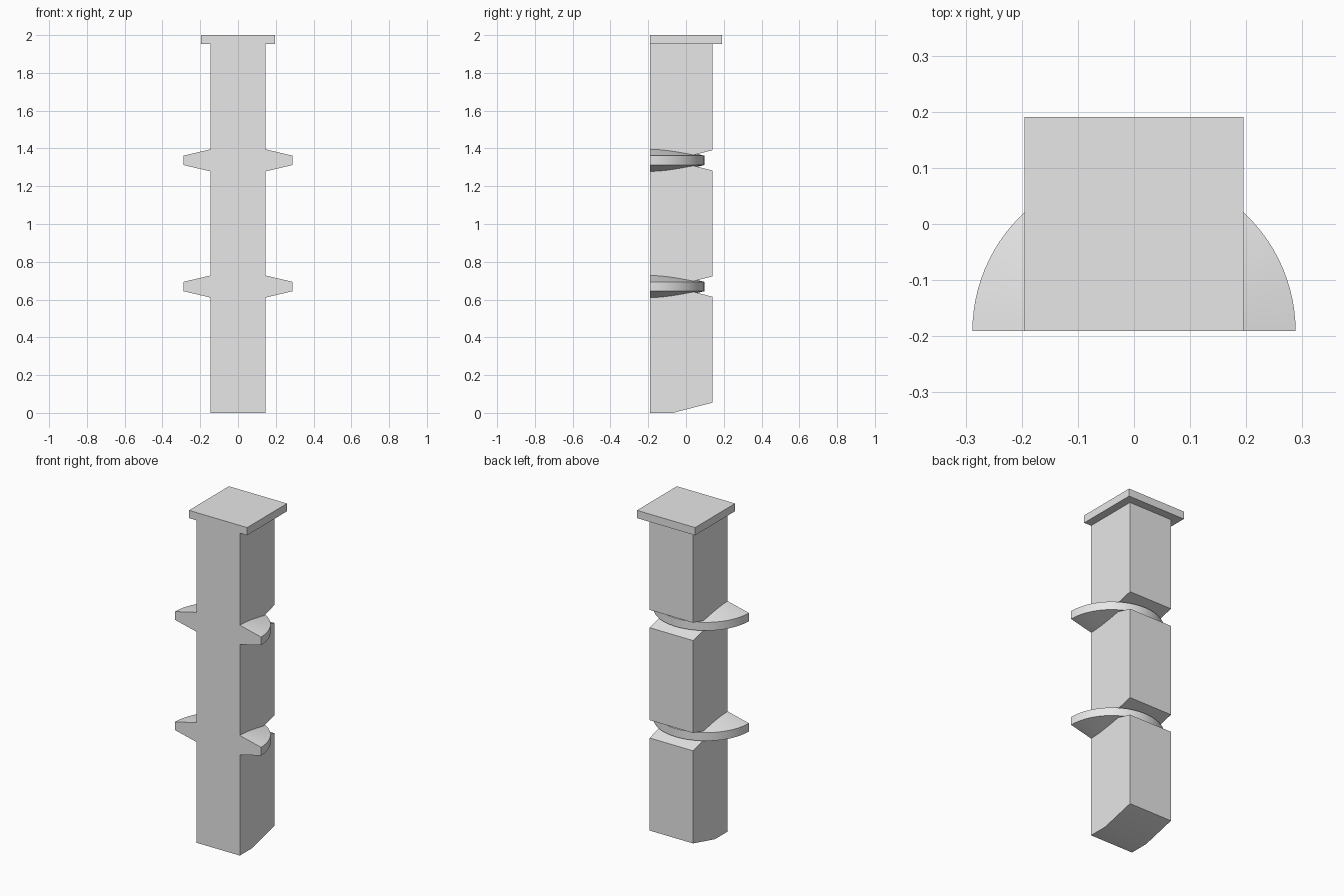
import bpy
import bmesh
import math
from mathutils import Matrix, Vector

cube = bpy.data.objects.get("Cube")
if cube:
    bpy.data.objects.remove(cube, do_unlink=True)

FRONT, BACK, HALF_WIDTH = -0.191, 0.14, 0.146
CAP_BOTTOM, TOP = 1.953, 2.0
NOTCH_TIP, NOTCH_HALF = -0.07, 0.054
FAN_RADIUS, RIM_HALF, FAN_SLOPE = 0.288, 0.025, 0.235
RING_HEIGHTS = (0.669, 1.337)

gray = bpy.data.materials.new("plain_gray")
gray.use_nodes = True
gray.diffuse_color = (0.8, 0.8, 0.8, 1)
gray.node_tree.nodes["Principled BSDF"].inputs["Base Color"].default_value = (0.8, 0.8, 0.8, 1)


def add_object(name, bm):
    bmesh.ops.recalc_face_normals(bm, faces=bm.faces)
    mesh = bpy.data.meshes.new(name)
    bm.to_mesh(mesh)
    bm.free()
    mesh.materials.append(gray)
    obj = bpy.data.objects.new(name, mesh)
    bpy.context.collection.objects.link(obj)
    return obj


def select_only(obj):
    bpy.ops.object.select_all(action="DESELECT")
    obj.select_set(True)
    bpy.context.view_layer.objects.active = obj


def side_extrusion(name, outline, half_width):
    """Extrude a (y, z) outline across x."""
    bm = bmesh.new()
    face = bm.faces.new([bm.verts.new((-half_width, y, z)) for y, z in outline])
    grown = bmesh.ops.extrude_face_region(bm, geom=[face])["geom"]
    moved = [v for v in grown if isinstance(v, bmesh.types.BMVert)]
    bmesh.ops.translate(bm, verts=moved, vec=(2 * half_width, 0, 0))
    return add_object(name, bm)


def half_disc(name, z, steps=48):
    """Half turn of a tapered profile, thick at the axis and thin at the rim."""
    hub = RIM_HALF + FAN_RADIUS * FAN_SLOPE
    profile = [(0, -hub), (FAN_RADIUS, -RIM_HALF), (FAN_RADIUS, RIM_HALF), (0, hub)]
    bm = bmesh.new()
    axis = [bm.verts.new((0, FRONT, z + profile[i][1])) for i in (0, 3)]
    rows = []
    for i in range(steps + 1):
        a = math.pi * i / steps
        x, y = FAN_RADIUS * math.cos(a), FRONT + FAN_RADIUS * math.sin(a)
        rows.append([bm.verts.new((x, y, z + h)) for h in (-RIM_HALF, RIM_HALF)])
    for (low, high), (next_low, next_high) in zip(rows, rows[1:]):
        bm.faces.new((low, next_low, next_high, high))
        bm.faces.new((axis[0], next_low, low))
        bm.faces.new((axis[1], high, next_high))
    # flat front
    for low, high in (rows[0], rows[-1]):
        bm.faces.new((axis[0], low, high, axis[1]))
    return add_object(name, bm)


# Column with a sloped foot and a V notch behind each ring
outline = [(FRONT, 0), (NOTCH_TIP, 0), (BACK, NOTCH_HALF)]
for z in RING_HEIGHTS:
    outline += [(BACK, z - NOTCH_HALF), (NOTCH_TIP, z), (BACK, z + NOTCH_HALF)]
outline += [(BACK, CAP_BOTTOM), (FRONT, CAP_BOTTOM)]
column = side_extrusion("notched_column", outline, HALF_WIDTH)

# Half-disc rings fused into the column, flush at the front
for z in RING_HEIGHTS:
    ring = half_disc("half_ring", z)
    select_only(column)
    mod = column.modifiers.new("fuse_ring", "BOOLEAN")
    mod.operation = "UNION"
    mod.solver = "EXACT"
    mod.object = ring
    bpy.ops.object.modifier_apply(modifier=mod.name)
    bpy.data.objects.remove(ring, do_unlink=True)
select_only(column)
bpy.ops.object.shade_smooth_by_angle(angle=math.radians(30))

# Square cap plate
side_extrusion("cap_plate", [(FRONT, CAP_BOTTOM), (-FRONT, CAP_BOTTOM), (-FRONT, TOP), (FRONT, TOP)], 0.195)
